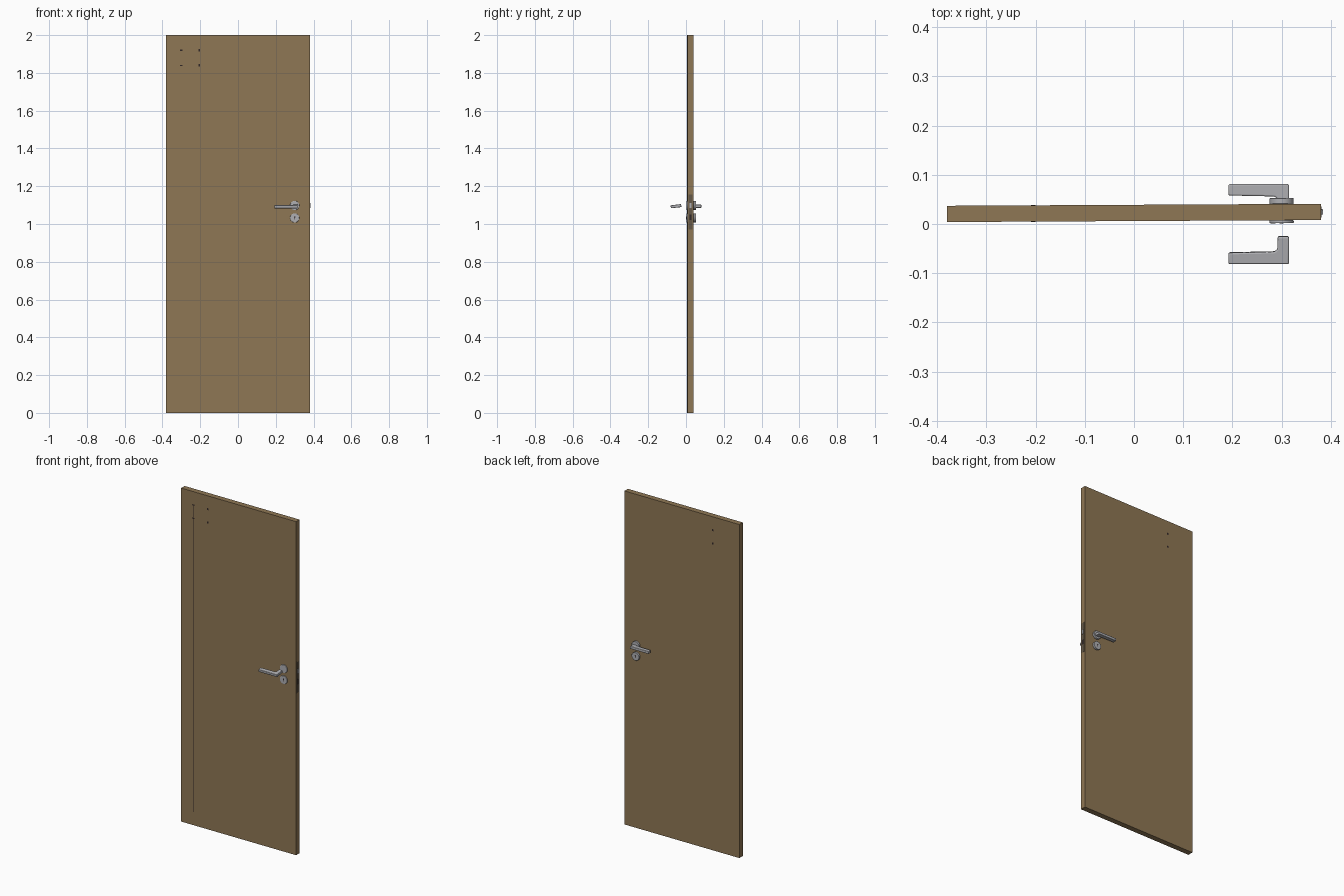
import bpy, bmesh, math
from mathutils import Matrix, Vector

if "Cube" in bpy.data.objects:
    bpy.data.objects.remove(bpy.data.objects["Cube"])

def mat(name, c):
    m = bpy.data.materials.new(name)
    m.diffuse_color = (*c, 1)
    m.use_nodes = True
    m.node_tree.nodes["Principled BSDF"].inputs["Base Color"].default_value = m.diffuse_color
    return m

WOOD = mat("wood", (0.275, 0.185, 0.09))
STEEL = mat("satin_steel", (0.43, 0.43, 0.45))
DARK = mat("dark_recess", (0.03, 0.02, 0.02))
PLATE = mat("lock_bronze", (0.13, 0.10, 0.065))

TILT = math.atan(0.0053)            # the door stands slightly ajar
TURN = Matrix.Translation((0, 0.0225, 0)) @ Matrix.Rotation(TILT, 4, 'Z')
HALF = 0.0165                       # half the leaf thickness

def finish(name, bm, material, bevel=0, smooth=False):
    bmesh.ops.recalc_face_normals(bm, faces=bm.faces)
    me = bpy.data.meshes.new(name)
    bm.to_mesh(me)
    bm.free()
    me.materials.append(material)
    ob = bpy.data.objects.new(name, me)
    bpy.context.collection.objects.link(ob)
    if bevel:
        b = ob.modifiers.new("bevel", 'BEVEL')
        b.width, b.segments, b.limit_method = bevel, 3, 'ANGLE'
    if smooth:
        bpy.ops.object.select_all(action='DESELECT')
        ob.select_set(True)
        bpy.context.view_layer.objects.active = ob
        bpy.ops.object.shade_smooth_by_angle(angle=math.radians(40))
    return ob

def box(name, centre, size, material, bevel=0):
    """Box in the door's own frame (y = 0 is the middle of the leaf)."""
    bm = bmesh.new()
    m = TURN @ Matrix.Translation(centre) @ Matrix.Diagonal((*size, 1))
    bmesh.ops.create_cube(bm, size=1, matrix=m)
    return finish(name, bm, material, bevel)

def disc(name, x, y, z, r, depth, material, bevel=0):
    bm = bmesh.new()
    m = TURN @ Matrix.Translation((x, y, z)) @ Matrix.Rotation(math.pi / 2, 4, 'X')
    bmesh.ops.create_cone(bm, cap_ends=True, segments=40, radius1=r, radius2=r,
                          depth=depth, matrix=m)
    return finish(name, bm, material, bevel, True)

def lever(name, side, pitch):
    """L-shaped lever: outline in plan, with a curved inner corner, extruded in z."""
    pts = [(0.315, 0.025), (0.292, 0.025), (0.292, 0.046)]
    for i in range(1, 6):
        a = math.radians(i * 18)
        pts.append((0.282 + 0.010 * math.cos(a), 0.046 + 0.010 * math.sin(a)))
    pts += [(0.192, 0.058), (0.192, 0.081), (0.315, 0.081)]
    bm = bmesh.new()
    f = bm.faces.new([bm.verts.new((x, side * y, -0.008)) for x, y in pts])
    r = bmesh.ops.extrude_face_region(bm, geom=[f])
    top = [v for v in r['geom'] if isinstance(v, bmesh.types.BMVert)]
    bmesh.ops.translate(bm, verts=top, vec=(0, 0, 0.016))
    pivot = Vector((0, side * 0.055, 1.094))
    bm.transform(Matrix.Translation(pivot) @ Matrix.Rotation(pitch, 4, 'X')
                 @ Matrix.Translation((0, -side * 0.055, 0)))
    return finish(name, bm, STEEL, 0.003, True)

# door leaf
box("door_leaf", (0, 0, 1), (0.76, 2 * HALF, 2), WOOD)

# hairline joints on the front near the hinge side
for i, x in enumerate((-0.305, -0.296)):
    box(f"joint_line_{i}", (x, -HALF, 1.0), (0.0015, 0.0006, 1.84), DARK)

# small fixing holes near the upper hinge corner
for z in (1.92, 1.84):
    box(f"front_hinge_mark_{z}", (-0.30, -HALF, z), (0.014, 0.0006, 0.006), DARK)
    for side, label in ((-1, "front"), (1, "back")):
        box(f"{label}_fixing_hole_{z}", (-0.205, side * HALF, z), (0.009, 0.0008, 0.012), DARK)

# rosettes, key cylinders and levers on both faces
for side, label, depth in ((-1, "front", 0.006), (1, "back", 0.012)):
    y = side * (HALF + depth / 2)
    face = side * (HALF + depth)
    disc(f"{label}_handle_rosette", 0.30, y, 1.098, 0.0245, depth, STEEL, 0.0015)
    disc(f"{label}_key_rosette", 0.30, y, 1.032, 0.0245, depth, STEEL, 0.0015)
    disc(f"{label}_keyhole_top", 0.30, face, 1.037, 0.004, 0.0008, DARK)
    box(f"{label}_keyhole_slot", (0.30, face, 1.030), (0.004, 0.0008, 0.014), DARK)
    lever(f"{label}_lever", side, math.radians(7) if side < 0 else 0)

# lock plate, latch and bolt on the closing edge
box("lock_plate", (0.38, 0, 1.063), (0.0016, 0.022, 0.184), PLATE)
box("latch", (0.381, 0, 1.098), (0.006, 0.011, 0.026), STEEL, 0.001)
box("dead_bolt", (0.3808, 0, 1.035), (0.002, 0.011, 0.03), DARK)
